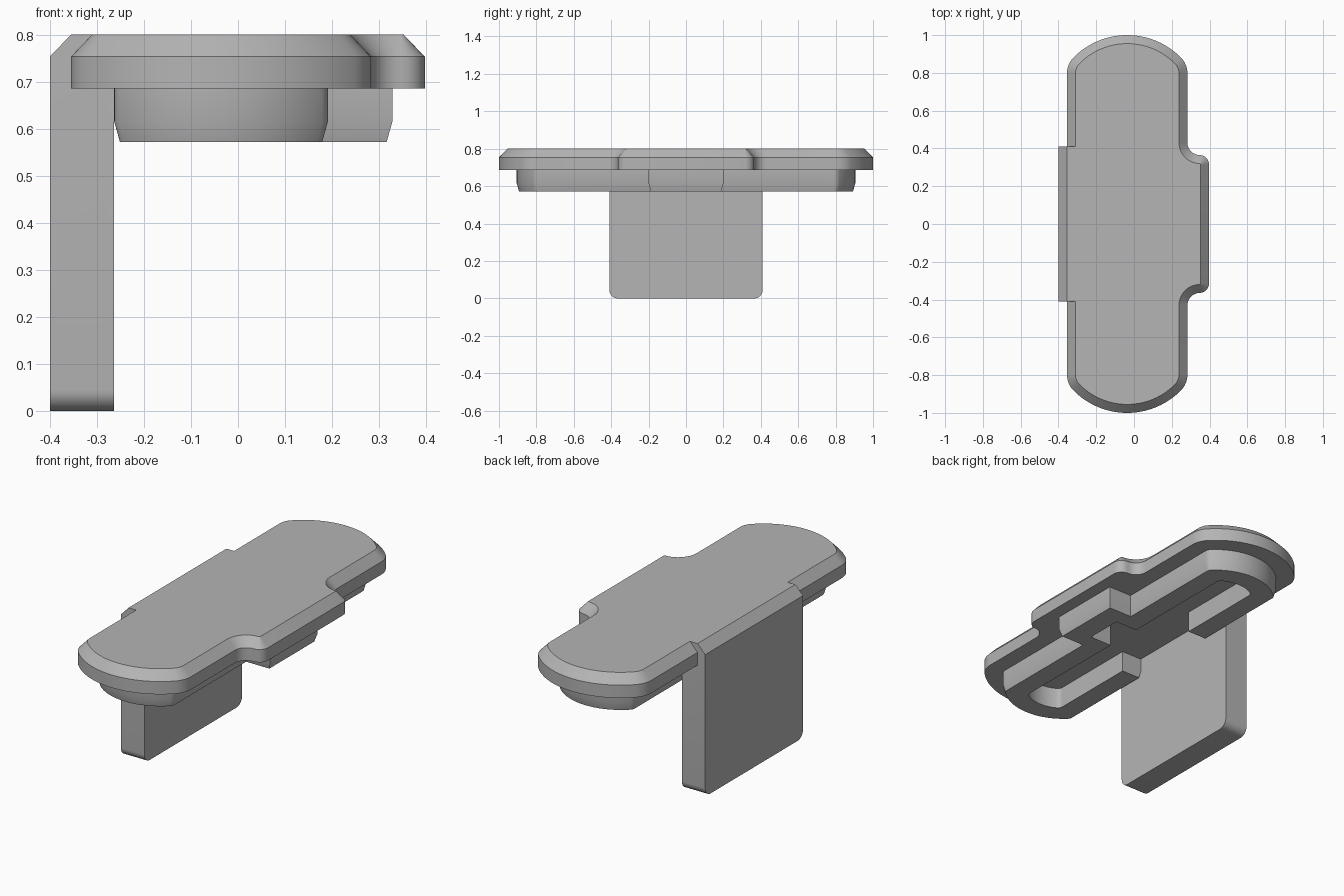
import bpy, bmesh, math

if "Cube" in bpy.data.objects:
    bpy.data.objects.remove(bpy.data.objects["Cube"], do_unlink=True)

GREY = (0.46, 0.46, 0.46, 1)
mat = bpy.data.materials.new("plain grey")
mat.use_nodes = True
mat.diffuse_color = GREY
bsdf = mat.node_tree.nodes["Principled BSDF"]
bsdf.inputs["Base Color"].default_value = GREY
bsdf.inputs["Roughness"].default_value = 0.6
CX = -0.036  # centre line of the long body


def arc(cx, cy, r, a0, a1, n):
    return [(cx + r * math.cos(a0 + (a1 - a0) * i / n),
             cy + r * math.sin(a0 + (a1 - a0) * i / n)) for i in range(n + 1)]


def outline(d, hw, tip, big, r, tab_x, tab_y, convex=0, concave=0):
    """Long rounded body with a side tab, moved inward by d."""
    q = math.pi / 2
    fx = hw - r
    rise = math.sqrt((big - r) ** 2 - fx ** 2)
    fy = tip - big + rise
    a = math.atan2(rise, fx)
    if convex:
        pts = arc(tab_x - convex, tab_y - convex, convex - d, 0, q, 6)
        pts += arc(CX + hw + concave, tab_y + concave, concave + d, 3 * q, 2 * q, 8)
    else:
        pts = [(tab_x - d, tab_y - d), (CX + hw - d, tab_y - d)]
    pts += arc(CX + fx, fy, r - d, 0, a, 8)
    pts += arc(CX, tip - big, big - d, a, math.pi - a, 28)[1:-1]
    pts += arc(CX - fx, fy, r - d, math.pi - a, math.pi, 8)
    return pts + [(x, -y) for x, y in reversed(pts)]


def finish(name, bm):
    bmesh.ops.recalc_face_normals(bm, faces=bm.faces)
    me = bpy.data.meshes.new(name)
    bm.to_mesh(me)
    bm.free()
    me.materials.append(mat)
    ob = bpy.data.objects.new(name, me)
    bpy.context.collection.objects.link(ob)
    return ob


def loft(name, loops):
    """Skin a stack of (points, z) loops and cap both ends."""
    bm = bmesh.new()
    rings = [[bm.verts.new((x, y, z)) for x, y in pts] for pts, z in loops]
    n = len(rings[0])
    for lo, hi in zip(rings, rings[1:]):
        for i in range(n):
            j = (i + 1) % n
            bm.faces.new((lo[i], lo[j], hi[j], hi[i]))
    bm.faces.new(rings[0][::-1])
    bm.faces.new(rings[-1])
    return finish(name, bm)


def smooth(ob):
    bpy.ops.object.select_all(action='DESELECT')
    ob.select_set(True)
    bpy.context.view_layer.objects.active = ob
    bpy.ops.object.shade_smooth_by_angle(angle=math.radians(25))


# Cover plate with a chamfered top edge
plate = dict(hw=0.319, tip=1.0, big=0.4, r=0.12, tab_x=0.397, tab_y=0.365,
             convex=0.05, concave=0.065)
cover = loft("cover_plate", [(outline(d, **plate), z) for d, z in
                             ((0, 0.685), (0, 0.753), (0.045, 0.8))])

# Hollow rim below the plate, tapered at its lower edge
rim_shape = dict(hw=0.227, tip=0.905, big=0.31, r=0.04, tab_x=0.328, tab_y=0.2)
rim = loft("lower_rim", [(outline(d, **rim_shape), z) for d, z in
                         ((0.012, 0.572), (0, 0.615), (0, 0.70))])
pocket_shape = dict(hw=0.107, tip=0.785, big=0.19, r=0.03, tab_x=0.2, tab_y=0.1)
pocket = loft("pocket_cutter", [(outline(0, **pocket_shape), z) for z in (0.5, 0.75)])
notch_pts = [(-0.3, -0.26), (-0.1, -0.26), (-0.1, 0.26), (-0.3, 0.26)]
notch = loft("notch_cutter", [(notch_pts, z) for z in (0.49, 0.76)])
for cutter in (pocket, notch):
    cutter.hide_render = True
    mod = rim.modifiers.new("cut", 'BOOLEAN')
    mod.operation = 'DIFFERENCE'
    mod.solver = 'EXACT'
    mod.object = cutter
bpy.context.view_layer.update()
deps = bpy.context.evaluated_depsgraph_get()
cut_mesh = bpy.data.meshes.new_from_object(rim.evaluated_get(deps))
rim.modifiers.clear()
rim.data = cut_mesh
for cutter in (pocket, notch):
    bpy.data.objects.remove(cutter, do_unlink=True)

# Side leg with a chamfered top and rounded lower corners
HALF = 0.41
section = [(-0.4, 0), (-0.263, 0), (-0.263, 0.7), (-0.31, 0.8), (-0.355, 0.8), (-0.4, 0.753)]
bm = bmesh.new()
ends = [[bm.verts.new((x, y, z)) for x, z in section] for y in (-HALF, HALF)]
for i in range(len(section)):
    j = (i + 1) % len(section)
    bm.faces.new((ends[0][i], ends[0][j], ends[1][j], ends[1][i]))
bm.faces.new(ends[0])
bm.faces.new(ends[1][::-1])
corners = [e for e in bm.edges if all(v.co.z < 0.01 for v in e.verts)
           and abs(e.verts[0].co.y - e.verts[1].co.y) < 0.01]
bmesh.ops.bevel(bm, geom=corners, offset=0.045, segments=8, profile=0.5, affect='EDGES')
leg = finish("side_leg", bm)

for part in (cover, rim, leg):
    smooth(part)
